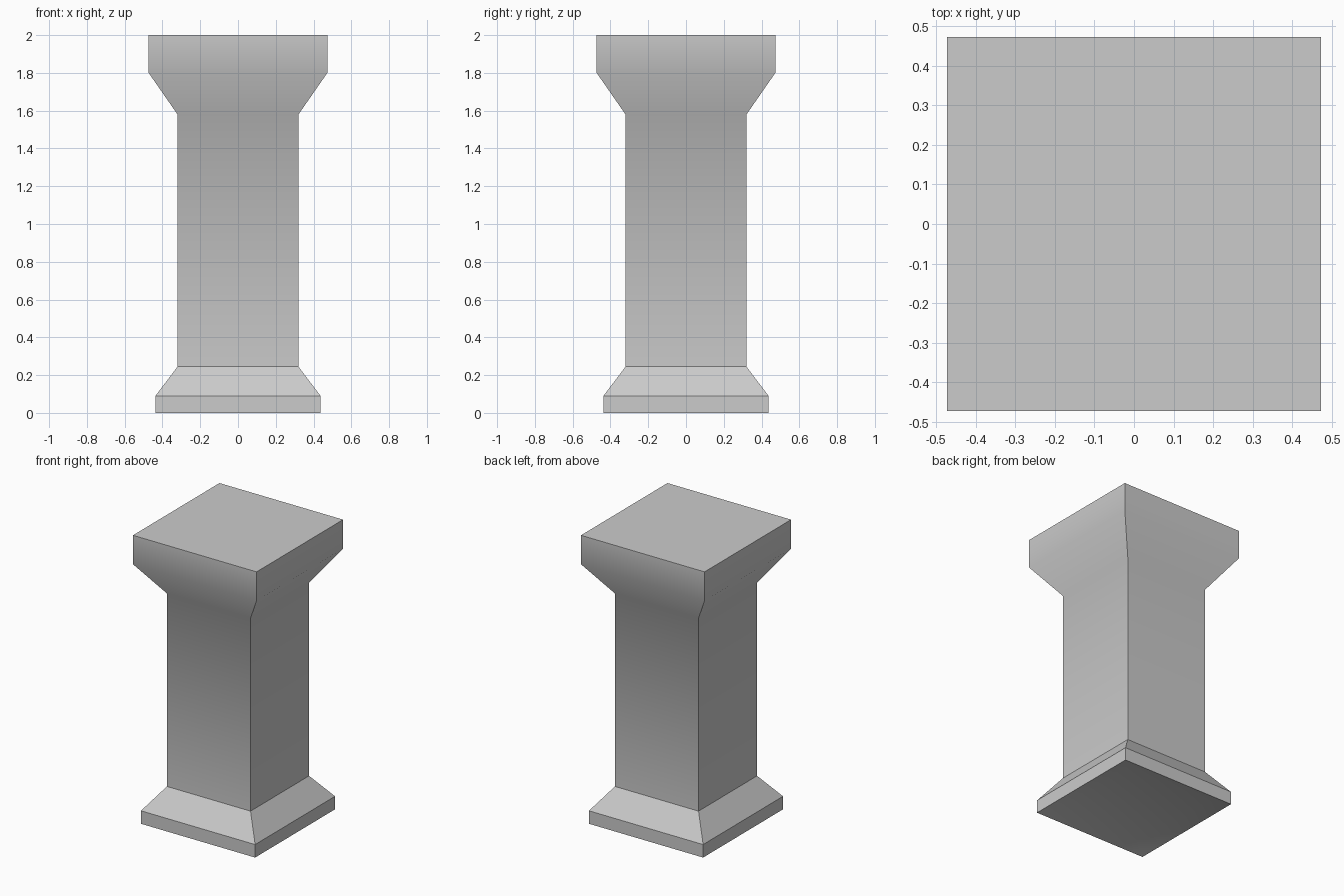
import bpy
import bmesh
import math

cube = bpy.data.objects.get("Cube")
if cube:
    bpy.data.objects.remove(cube, do_unlink=True)

# Single stone colour
stone = bpy.data.materials.new("grey_stone")
stone.use_nodes = True
colour = (0.6, 0.6, 0.6, 1)
stone.diffuse_color = colour
stone.node_tree.nodes["Principled BSDF"].inputs["Base Color"].default_value = colour


def square_loft(name, profile, cap_start=False, cap_end=False):
    """Skin square rings given as (half width, height), bottom to top."""
    bm = bmesh.new()
    corners = ((-1, -1), (1, -1), (1, 1), (-1, 1))
    rings = [[bm.verts.new((sx * w, sy * w, z)) for sx, sy in corners]
             for w, z in profile]
    for low, high in zip(rings, rings[1:]):
        for i in range(4):
            j = (i + 1) % 4
            bm.faces.new((low[i], low[j], high[j], high[i]))
    if cap_start:
        bm.faces.new(rings[0][::-1])
    if cap_end:
        bm.faces.new(rings[-1])
    mesh = bpy.data.meshes.new(name)
    bm.to_mesh(mesh)
    bm.free()
    mesh.materials.append(stone)
    obj = bpy.data.objects.new(name, mesh)
    bpy.context.collection.objects.link(obj)

    # Blend the shallow bends, keep the base edges and corners crisp
    bpy.ops.object.select_all(action="DESELECT")
    obj.select_set(True)
    bpy.context.view_layer.objects.active = obj
    bpy.ops.object.shade_smooth_by_angle(angle=math.radians(36))
    return obj


# Plinth with a shallow recess underneath and a sloped skirt
square_loft("plinth", [(0.34, 0.03), (0.437, 0), (0.437, 0.09), (0.32, 0.245)],
            cap_start=True)

# Shaft flaring into the block capital
square_loft("shaft_and_capital",
            [(0.32, 0.245), (0.32, 1.58), (0.473, 1.8), (0.473, 2)],
            cap_end=True)
